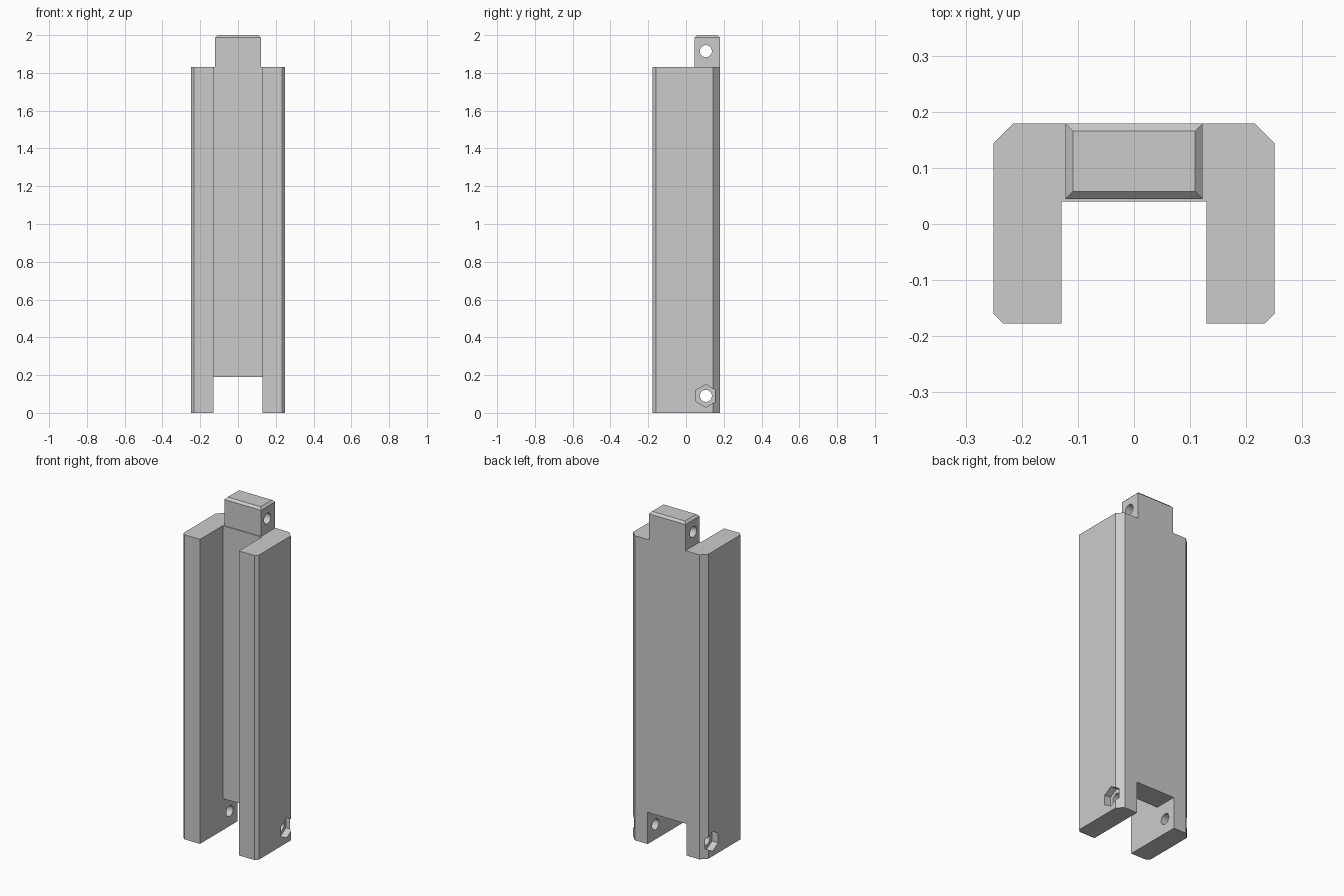
import bpy, bmesh, math
from mathutils import Matrix

if "Cube" in bpy.data.objects:
    bpy.data.objects.remove(bpy.data.objects["Cube"], do_unlink=True)

gray = bpy.data.materials.new("plain gray")
gray.use_nodes = True
color = (0.6, 0.6, 0.6, 1)
gray.diffuse_color = color
gray.node_tree.nodes["Principled BSDF"].inputs["Base Color"].default_value = color

PIN_Y, LOW_PIN_Z, HIGH_PIN_Z = 0.105, 0.09, 1.915
SHOULDER = 1.83
BACK = 0.179


def make_object(name, bm):
    bmesh.ops.recalc_face_normals(bm, faces=bm.faces)
    mesh = bpy.data.meshes.new(name)
    bm.to_mesh(mesh)
    bm.free()
    mesh.materials.append(gray)
    obj = bpy.data.objects.new(name, mesh)
    bpy.context.collection.objects.link(obj)
    return obj


def box(name, low, high, top_bevel=0):
    bm = bmesh.new()
    bmesh.ops.create_cube(bm, size=1)
    for v in bm.verts:
        v.co = [h if c > 0 else l for c, l, h in zip(v.co, low, high)]
    if top_bevel:
        edges = [e for e in bm.edges if all(v.co.z == max(w.co.z for w in bm.verts) for v in e.verts)]
        bmesh.ops.bevel(bm, geom=edges, offset=top_bevel, segments=1, affect='EDGES')
    return make_object(name, bm)


def cross_rod(name, x, z, radius, length, sides, turn=0):
    """Prism lying along x, with corners placed along y when turn is a quarter."""
    bm = bmesh.new()
    place = (Matrix.Translation((x, PIN_Y, z)) @ Matrix.Rotation(math.pi / 2, 4, 'Y')
             @ Matrix.Rotation(turn, 4, 'Z'))
    bmesh.ops.create_cone(bm, cap_ends=True, segments=sides, radius1=radius,
                          radius2=radius, depth=length, matrix=place)
    return make_object(name, bm)


def combine(target, tool, operation):
    mod = target.modifiers.new(operation.title(), 'BOOLEAN')
    mod.object, mod.operation, mod.solver = tool, operation, 'EXACT'
    bpy.context.view_layer.objects.active = target
    bpy.ops.object.modifier_apply(modifier=mod.name)
    bpy.data.objects.remove(tool, do_unlink=True)


# Channel body: half outline mirrored in x, then extruded upward
half = [(0.129, 0.04), (0.129, -0.177), (0.233, -0.177), (0.25, -0.16),
        (0.25, 0.144), (0.215, BACK)]
outline = half + [(-x, y) for x, y in reversed(half)]
bm = bmesh.new()
face = bm.faces.new([bm.verts.new((x, y, 0)) for x, y in outline])
ext = bmesh.ops.extrude_face_region(bm, geom=[face])["geom"]
bmesh.ops.translate(bm, vec=(0, 0, SHOULDER),
                    verts=[g for g in ext if isinstance(g, bmesh.types.BMVert)])
body = make_object("channel_body", bm)

# Hinge tang with a bevelled top
tang = box("hinge_tang", (-0.122, 0.045, SHOULDER - 0.1), (0.122, BACK, 2), 0.013)
combine(body, tang, 'UNION')

# Slot at the foot that receives the next tang
combine(body, box("foot_slot", (-0.129, 0, -0.1), (0.129, 0.3, 0.19)), 'DIFFERENCE')

# Pin holes and hexagonal nut recesses
for z in (LOW_PIN_Z, HIGH_PIN_Z):
    combine(body, cross_rod("pin_hole", 0, z, 0.032, 1, 32), 'DIFFERENCE')
for side in (-1, 1):
    combine(body, cross_rod("nut_recess", side * 0.26, LOW_PIN_Z, 0.06, 0.1, 6,
                            math.pi / 2), 'DIFFERENCE')

# Merge coplanar faces and shade
bm = bmesh.new()
bm.from_mesh(body.data)
bmesh.ops.remove_doubles(bm, verts=bm.verts, dist=0.0001)
bmesh.ops.dissolve_limit(bm, angle_limit=0.01, verts=bm.verts, edges=bm.edges)
bm.to_mesh(body.data)
bm.free()
bpy.ops.object.select_all(action='DESELECT')
body.select_set(True)
bpy.context.view_layer.objects.active = body
bpy.ops.object.shade_smooth_by_angle(angle=math.radians(30))
